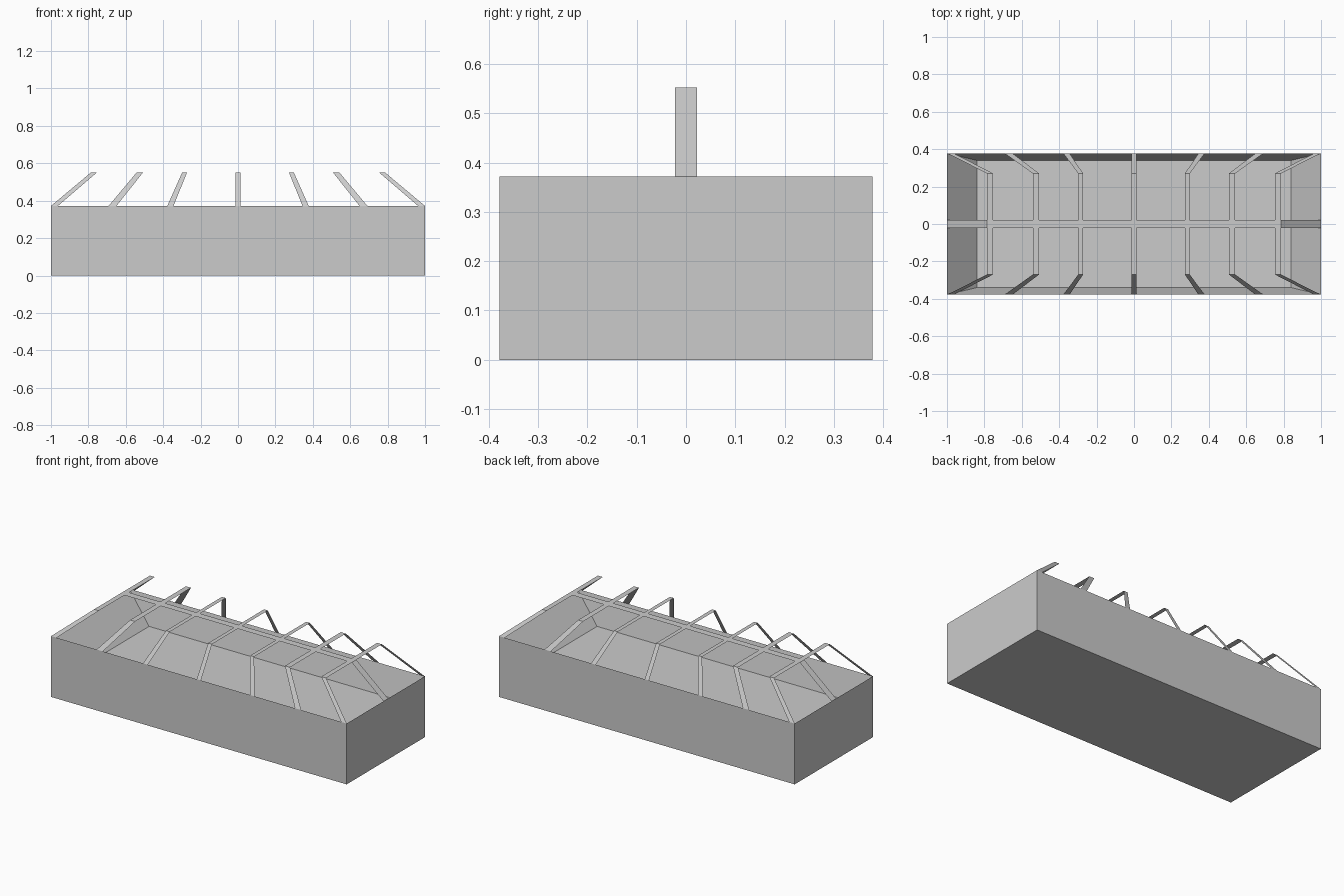
import bpy
import bmesh

cube = bpy.data.objects.get("Cube")
if cube:
    bpy.data.objects.remove(cube, do_unlink=True)

# Overall sizes
HALF_X, HALF_Y, RIM_Z = 1.0, 0.378, 0.372
FLOOR_X, FLOOR_Y, FLOOR_Z = 0.84, 0.34, 0.20
TOP_Y, TOP_Z = 0.27, 0.552
SPINE = 0.022

grey = bpy.data.materials.new("light_grey")
grey.use_nodes = True
grey.diffuse_color = (0.6, 0.6, 0.6, 1)
grey.node_tree.nodes["Principled BSDF"].inputs["Base Color"].default_value = (0.6, 0.6, 0.6, 1)


def add_object(name, bm):
    mesh = bpy.data.meshes.new(name)
    bm.to_mesh(mesh)
    bm.free()
    mesh.materials.append(grey)
    obj = bpy.data.objects.new(name, mesh)
    bpy.context.collection.objects.link(obj)
    return obj


def ribbon(name, rows):
    """Flat strip through successive pairs of edge points."""
    bm = bmesh.new()
    pairs = [[bm.verts.new(p) for p in row] for row in rows]
    for (a, b), (c, d) in zip(pairs, pairs[1:]):
        bm.faces.new((a, b, d, c))
    return add_object(name, bm)


# Trough: a block whose top is sunk into a tapered basin
bm = bmesh.new()
bmesh.ops.create_cube(bm, size=2)
for v in bm.verts:
    v.co = (v.co.x * HALF_X, v.co.y * HALF_Y, RIM_Z if v.co.z > 0 else 0)
top = max(bm.faces, key=lambda f: f.calc_center_median().z)
floor = bmesh.ops.extrude_discrete_faces(bm, faces=[top])["faces"][0]
for v in floor.verts:
    v.co = (v.co.x / HALF_X * FLOOR_X, v.co.y / HALF_Y * FLOOR_Y, FLOOR_Z)
bmesh.ops.recalc_face_normals(bm, faces=bm.faces)
add_object("trough", bm)

# Cross ribs: (foot inner, foot outer, top inner, top outer) along x
half_ribs = [(0.345, 0.378, 0.272, 0.298),
             (0.65, 0.692, 0.507, 0.541),
             (0.963, 1.0, 0.753, 0.785)]
ribs = [(-f1, -f0, -t1, -t0) for f0, f1, t0, t1 in reversed(half_ribs)]
ribs += [(-0.014, 0.014, -0.013, 0.013)] + half_ribs

for i, (f0, f1, t0, t1) in enumerate(ribs):
    path = [(f0, f1, -HALF_Y, RIM_Z), (t0, t1, -TOP_Y, TOP_Z),
            (t0, t1, TOP_Y, TOP_Z), (f0, f1, HALF_Y, RIM_Z)]
    ribbon(f"cross_rib_{i + 1}", [((x0, y, z), (x1, y, z)) for x0, x1, y, z in path])


def spine_strip(name, start, end):
    ribbon(name, [((x, SPINE, z), (x, -SPINE, z)) for x, z in (start, end)])


# Spine pieces between neighbouring ribs
for i, (left, right) in enumerate(zip(ribs, ribs[1:])):
    spine_strip(f"spine_{i + 1}", (left[3], TOP_Z), (right[2], TOP_Z))

# Sloping end braces
spine_strip("right_end_brace", (-HALF_X, RIM_Z), (ribs[0][2], TOP_Z))
spine_strip("left_end_brace", (ribs[-1][3], TOP_Z), (HALF_X, RIM_Z))
